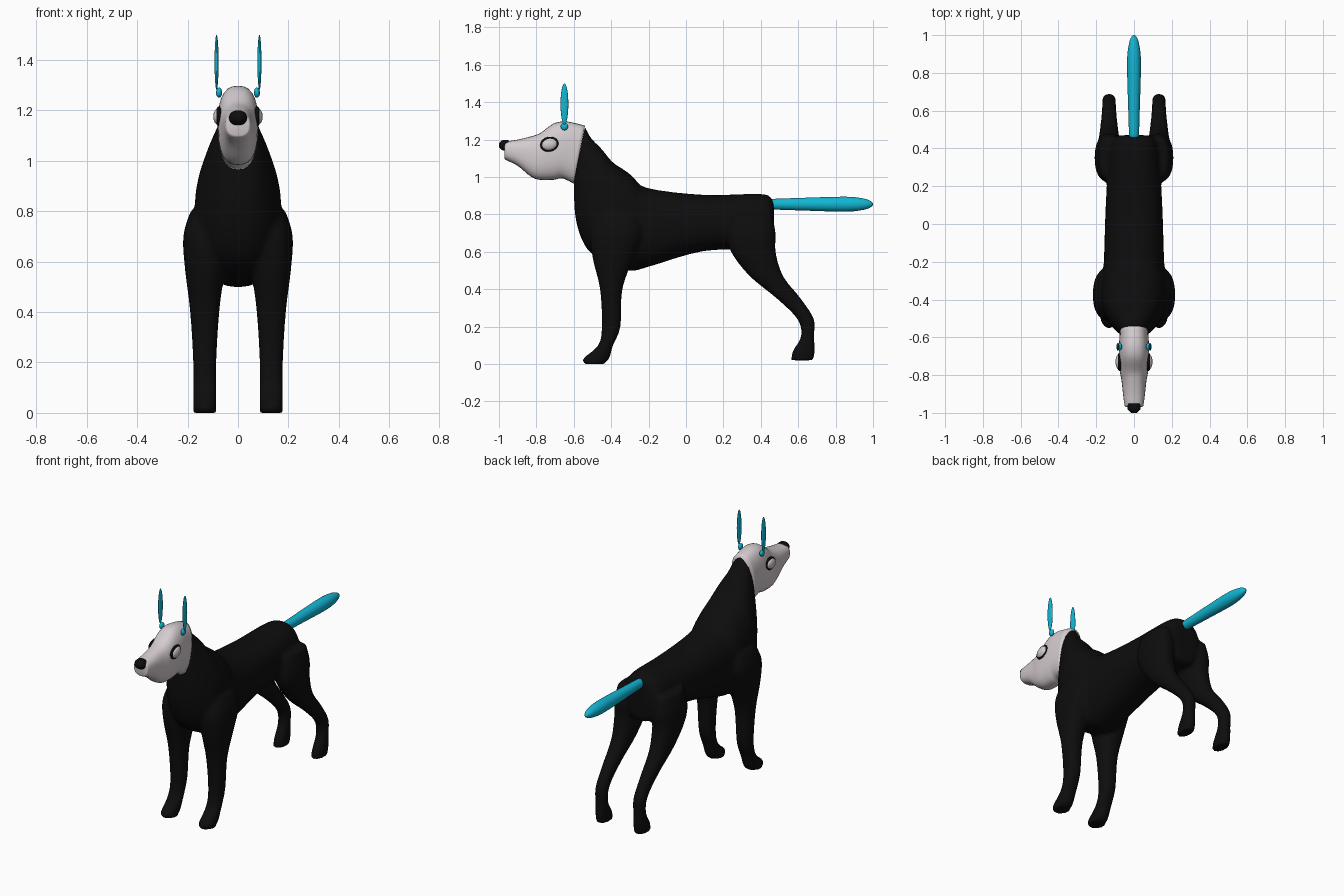
import bpy
import bmesh
from math import cos, sin, pi, copysign
from mathutils import Vector, Matrix

default_cube = bpy.data.objects.get("Cube")
if default_cube:
    bpy.data.objects.remove(default_cube)


def material(name, red, green, blue):
    mat = bpy.data.materials.new(name)
    mat.use_nodes = True
    colour = (red, green, blue, 1)
    mat.diffuse_color = colour
    shader = mat.node_tree.nodes["Principled BSDF"]
    shader.inputs["Base Color"].default_value = colour
    return mat


BLACK = material("black", .004, .004, .004)
PALE = material("pale grey", .66, .6, .62)
TEAL = material("teal", .006, .47, .66)


def finish(bm, name, mat):
    """Turn a bmesh into a smooth shaded object of one colour."""
    bmesh.ops.recalc_face_normals(bm, faces=bm.faces)
    mesh = bpy.data.meshes.new(name)
    bm.to_mesh(mesh)
    bm.free()
    mesh.materials.append(mat)
    mesh.shade_smooth()
    obj = bpy.data.objects.new(name, mesh)
    bpy.context.collection.objects.link(obj)
    return obj


def clamp(value, low=0, high=1):
    return max(low, min(high, value))


def spline(rows, steps=4):
    """Pass a smooth curve through the section rows."""
    rows = [Vector(row) for row in rows]
    padded = [rows[0], *rows, rows[-1]]
    result = []
    for before, start, end, after in zip(padded, padded[1:], padded[2:], padded[3:]):
        leave, arrive = (end - before) / 2, (after - start) / 2
        for step in range(steps):
            t = step / steps
            ease = t * t * (3 - 2 * t)
            result.append(start.lerp(end, ease)
                          + leave * t * (1 - t) ** 2 - arrive * t * t * (1 - t))
    return result + [rows[-1]]


def loft(bm, rows, direction, power=2.3, x=0, sides=28):
    """Skin rounded sections; each row is y, z, half depth, half width.
    The direction rule gives the way the depth runs at a given y."""
    rings = []
    for y, z, depth, width in spline(rows):
        ring = []
        for side in range(sides):
            angle = 2 * pi * side / sides
            along, across = (copysign(abs(value) ** (2 / power), value)
                             for value in (cos(angle), sin(angle)))
            centre = Vector((x + width * across, y, z))
            ring.append(bm.verts.new(centre + direction(y) * depth * along))
        rings.append(ring)
    for ring, following in zip(rings, rings[1:]):
        for i in range(sides):
            bm.faces.new((ring[i - 1], ring[i], following[i], following[i - 1]))
    bm.faces.new(rings[0])
    bm.faces.new(rings[-1])


def ellipsoid(bm, location, scale, tilt=0):
    placement = (Matrix.Translation(location) @ Matrix.Rotation(tilt, 4, 'X')
                 @ Matrix.Diagonal((*scale, 1)))
    bmesh.ops.create_uvsphere(bm, u_segments=28, v_segments=16, radius=1, matrix=placement)


# Rules for how the sections stand
def upright(y):
    return Vector((0, 0, 1))


def level(y):
    return Vector((0, 1, 0))


def neck_lean(y):
    return Vector((0, clamp(-1.5 * (y + .25), 0, .2), 1))


def head_lean(y):
    return Vector((0, clamp(1.5 * (y + .7)), 1))


def leg(bm, rows, slim, x):
    """Each row is y, z, half depth; the width swells towards hip or shoulder."""
    sections = []
    for y, z, depth in rows:
        swell = slim + .04 * clamp(3 * (z - .3))
        sections.append((y, z, depth, swell * clamp(3.3 * (1 - z))))
    loft(bm, sections, level, x=x)


# Torso and neck, from rump to throat
torso = [
    (.47, .75, .08, .06),
    (.46, .75, .13, .1),
    (.4, .76, .15, .13),
    (.1, .755, .15, .15),
    (-.2, .73, .21, .16),
    (-.3, .75, .25, .17),
    (-.43, .82, .25, .17),
    (-.5, .9, .25, .14),
    (-.55, 1, .21, .1),
    (-.57, 1.12, .15, .07),
]
# Legs, from top to paw
front_leg = [
    (-.36, .8, .1),
    (-.37, .7, .14),
    (-.39, .57, .11),
    (-.4, .4, .06),
    (-.4, .2, .05),
    (-.43, .1, .04),
    (-.48, .03, .07),
    (-.49, 0, .05),
]
hind_leg = [
    (.35, .8, .11),
    (.35, .7, .13),
    (.36, .6, .12),
    (.43, .47, .09),
    (.55, .35, .065),
    (.64, .24, .045),
    (.65, .15, .035),
    (.63, .07, .06),
    (.62, .02, .06),
]
bm = bmesh.new()
loft(bm, torso, neck_lean)
for side in (1, -1):
    leg(bm, front_leg, .046, side * .132)
    leg(bm, hind_leg, .036, side * .132)
body = finish(bm, "body", BLACK)

# Fuse the limbs and torso into one continuous skin
fuse = body.modifiers.new("fuse", 'REMESH')
fuse.mode = 'VOXEL'
fuse.voxel_size = .011
fuse.use_smooth_shade = True
relax = body.modifiers.new("relax", 'SMOOTH')
relax.iterations = 7

# Head, from neck to muzzle
head = [
    (-.57, 1.12, .155, .075),
    (-.65, 1.145, .152, .08),
    (-.71, 1.135, .15, .08),
    (-.78, 1.11, .125, .075),
    (-.83, 1.11, .107, .066),
    (-.9, 1.13, .07, .058),
    (-.96, 1.14, .05, .05),
    (-.97, 1.14, .04, .04),
]
bm = bmesh.new()
loft(bm, head, head_lean, power=2.5)
finish(bm, "head", PALE)

# Nose
bm = bmesh.new()
nose = [(-.95, .028, .034), (-.98, .028, .034), (-1, .01, .015)]
loft(bm, [(y, 1.17, depth, width) for y, depth, width in nose], upright)
finish(bm, "nose", BLACK)

# Tail, a slim club with a rounded tip
bm = bmesh.new()
tail = [(.45, .028), (.6, .033), (.85, .04), (.95, .03), (.99, .015), (1, .003)]
loft(bm, [(y, .855, radius, radius * .92) for y, radius in tail], upright, power=2)
finish(bm, "tail", TEAL)

# Ears and eyes
for side, label in ((1, "left"), (-1, "right")):
    bm = bmesh.new()
    ellipsoid(bm, (side * .085, -.65, 1.39), (.008, .021, .11))
    ellipsoid(bm, (side * .075, -.65, 1.27), (.012, .02, .02))
    finish(bm, label + "_ear", TEAL)

    bm = bmesh.new()
    ellipsoid(bm, (side * .076, -.73, 1.175), (.014, .05, .04), .2)
    finish(bm, label + "_eye_rim", BLACK)

    bm = bmesh.new()
    ellipsoid(bm, (side * .078, -.73, 1.175), (.02, .042, .032), .2)
    finish(bm, label + "_eye", PALE)
